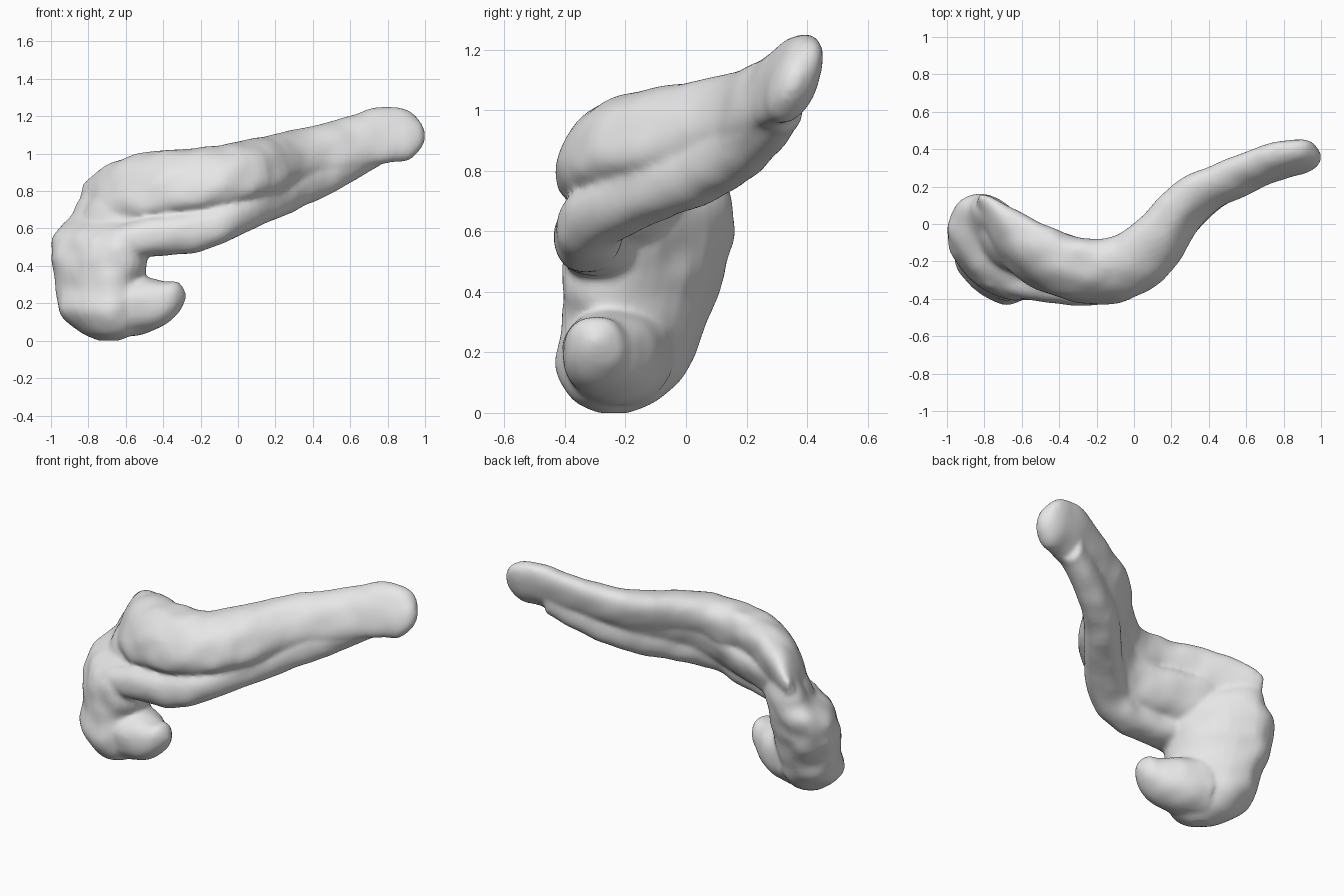
import bpy, bmesh
from math import sin, cos, tau, copysign
from mathutils import Vector, noise

cube = bpy.data.objects.get("Cube")
if cube:
    bpy.data.objects.remove(cube, do_unlink=True)

SIDES, STEPS = 32, 8
UP = Vector((0, 0, 1))


def smooth_stations(rows):
    """Catmull-Rom interpolation of (x, y, z, half_a, half_b) stations."""
    rows = [Vector(r) for r in rows]
    pts = [rows[0]] + rows + [rows[-1]]
    out = []
    for p, q, r, s in zip(pts, pts[1:], pts[2:], pts[3:]):
        for i in range(STEPS):
            t = i / STEPS
            out.append(0.5 * (2 * q + (r - p) * t + (2 * p - 5 * q + 4 * r - s) * t * t
                              + (3 * q - p - 3 * r + s) * t ** 3))
    return out + [rows[-1]]


def full(v):
    """Make an oval section slightly boxier."""
    return copysign(abs(v) ** .87, v)


def loft(bm, rows, axes=None, lean=0):
    """Skin oval sections; upright along the path (top leaning back) or on fixed axes."""
    st = smooth_stations(rows)
    rings = []
    for i, r in enumerate(st):
        c = Vector(r[:3])
        if axes:
            a, b = axes
        else:
            d = Vector(st[min(i + 1, len(st) - 1)][:3]) - Vector(st[max(i - 1, 0)][:3])
            a = d.cross(UP).normalized()
            b = UP - a * lean
        ring = []
        for k in range(SIDES):
            w = tau * k / SIDES
            p = a * full(cos(w)) * max(r[3], .004) + b * full(sin(w)) * max(r[4], .004)
            lump = 1 + 0.07 * noise.noise((c + p) * 9)
            ring.append(bm.verts.new(c + p * lump))
        rings.append(ring)
    for m, n in zip(rings, rings[1:]):
        for k in range(SIDES):
            j = (k + 1) % SIDES
            bm.faces.new((m[k], m[j], n[j], n[k]))
    bm.faces.new(rings[0][::-1])
    bm.faces.new(rings[-1])


bm = bmesh.new()

# Upper lobe: thin crest at the head, thick bend, rounded tail
loft(bm, [(-.84, .12, .75, .02, .08), (-.79, .09, .77, .05, .12), (-.62, -.09, .79, .125, .2),
          (-.4, -.22, .84, .155, .18), (-.15, -.25, .865, .165, .17), (.05, -.17, .91, .155, .155),
          (.3, .12, .98, .115, .14), (.55, .25, 1.04, .095, .14), (.78, .34, 1.1, .085, .15),
          (.9, .36, 1.1, .08, .135), (.97, .365, 1.1, .055, .08), (1, .37, 1.1, .01, .02)],
     lean=.32)

# Lower lobe: runs below the front groove and merges into the tail
loft(bm, [(-.75, -.22, .48, .13, .11), (-.5, -.29, .55, .125, .105), (-.2, -.325, .59, .11, .115),
          (0, -.25, .675, .115, .11), (.3, .07, .81, .1, .11), (.5, .21, .9, .085, .11),
          (.75, .33, 1.03, .07, .1)])

# Web: fills the valley behind the groove and makes the sloping back
loft(bm, [(-.82, .02, .68, .03, .08), (-.68, -.1, .68, .12, .15), (-.4, -.2, .69, .14, .14),
          (-.15, -.255, .72, .13, .14), (.05, -.17, .79, .12, .13), (.3, .1, .9, .09, .13),
          (.5, .22, .97, .08, .12), (.7, .32, 1.05, .07, .12)], lean=.4)

# Head: broad upright slab turned across the body
loft(bm, [(-.69, -.24, .0, .04, .06), (-.7, -.23, .05, .12, .17), (-.73, -.21, .15, .18, .24),
          (-.74, -.17, .3, .185, .26), (-.74, -.14, .45, .195, .3), (-.72, -.11, .57, .18, .31),
          (-.68, -.06, .66, .125, .27), (-.68, -.04, .74, .09, .23), (-.7, 0, .82, .05, .14)],
     (Vector((-1, -1, 0)).normalized(), Vector((-1, 1, 0)).normalized()))

# Hook: blunt process curling forward under the body
loft(bm, [(-.67, -.21, .2, .18, .18), (-.52, -.25, .19, .16, .155), (-.4, -.285, .2, .12, .12),
          (-.32, -.29, .23, .08, .085), (-.28, -.29, .24, .02, .02)])

bmesh.ops.recalc_face_normals(bm, faces=bm.faces[:])
mesh = bpy.data.meshes.new("organ_body")
bm.to_mesh(mesh)
bm.free()
body = bpy.data.objects.new("organ_body", mesh)
bpy.context.collection.objects.link(body)

# Plain grey surface
grey = bpy.data.materials.new("light_grey")
grey.use_nodes = True
color = (.8, .8, .8, 1)
grey.diffuse_color = color
grey.node_tree.nodes["Principled BSDF"].inputs["Base Color"].default_value = color
mesh.materials.append(grey)

# Fuse the lobes into one skin and soften the joins
fuse = body.modifiers.new("fuse", 'REMESH')
fuse.mode = 'VOXEL'
fuse.voxel_size = .014
fuse.use_smooth_shade = True
soften = body.modifiers.new("soften", 'SMOOTH')
soften.factor = .5
soften.iterations = 5
